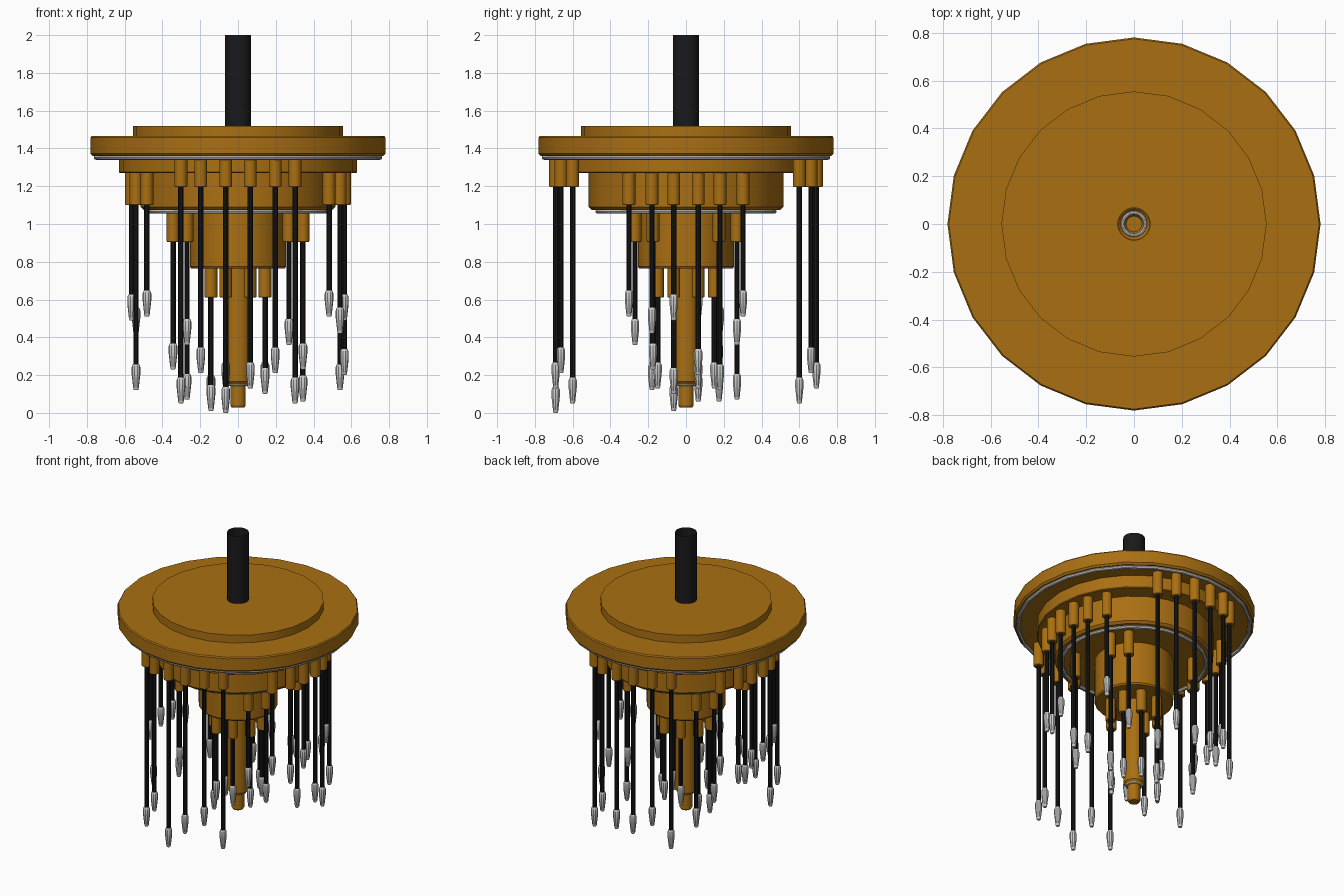
import bpy, math

if "Cube" in bpy.data.objects:
    bpy.data.objects.remove(bpy.data.objects["Cube"])


def material(name, color):
    m = bpy.data.materials.new(name)
    m.diffuse_color = (*color, 1)
    m.use_nodes = True
    m.node_tree.nodes["Principled BSDF"].inputs["Base Color"].default_value = m.diffuse_color
    return m


BRASS = material("brass", (0.40, 0.16, 0.006))
BLACK = material("black", (0.010, 0.010, 0.010))
STEEL = None  # plain grey


def make(name, verts, faces, mat):
    me = bpy.data.meshes.new(name)
    me.from_pydata(verts, [], faces)
    ob = bpy.data.objects.new(name, me)
    bpy.context.collection.objects.link(ob)
    if mat:
        me.materials.append(mat)
    bpy.ops.object.select_all(action='DESELECT')
    ob.select_set(True)
    bpy.context.view_layer.objects.active = ob
    bpy.ops.object.shade_smooth_by_angle(angle=math.radians(31))
    return ob


def lathe(name, profile, sides, mat, center=(0, 0), cap_top=False, cap_bottom=False):
    """Spin an (r, z) profile, listed from top to bottom, about a vertical axis."""
    cx, cy = center
    verts = [(cx + r * math.cos(2 * math.pi * i / sides),
              cy + r * math.sin(2 * math.pi * i / sides), z)
             for r, z in profile for i in range(sides)]
    faces = []
    for k in range(len(profile) - 1):
        a, b = k * sides, (k + 1) * sides
        for i in range(sides):
            j = (i + 1) % sides
            faces.append((a + i, b + i, b + j, a + j))
    if cap_top:
        faces.append(tuple(range(sides)))
    if cap_bottom:
        faces.append(tuple(reversed(range(len(verts) - sides, len(verts)))))
    return make(name, verts, faces, mat)


def ring(name, radius, minor, z, sides=24, seg=8):
    verts, faces = [], []
    for i in range(sides):
        a = 2 * math.pi * i / sides
        for k in range(seg):
            t = 2 * math.pi * k / seg
            r = radius + minor * math.cos(t)
            verts.append((r * math.cos(a), r * math.sin(a), z + minor * math.sin(t)))
            i2, k2 = (i + 1) % sides, (k + 1) % seg
            faces.append((i * seg + k, i2 * seg + k, i2 * seg + k2, i * seg + k2))
    return make(name, verts, faces, STEEL)


# Ceiling pipe, open at the ends
lathe("ceiling_pipe", [(0.07, 2.0), (0.07, 1.515)], 24, BLACK)

# Stepped body: top disc, wide plate and the tiers beneath it
lathe("top_disc", [(0.068, 1.52), (0.555, 1.52), (0.555, 1.465)], 24, BRASS)
lathe("wide_plate", [(0.55, 1.465), (0.775, 1.465), (0.781, 1.457), (0.781, 1.372),
                     (0.770, 1.36), (0.62, 1.36)], 24, BRASS)
lathe("upper_tier", [(0.63, 1.362), (0.63, 1.275), (0.625, 1.27), (0.50, 1.27)], 24, BRASS)
lathe("middle_tier", [(0.515, 1.272), (0.515, 1.09), (0.500, 1.075), (0.25, 1.075)], 24, BRASS)
lathe("lower_tier", [(0.255, 1.077), (0.255, 0.775), (0.248, 0.765), (0.065, 0.765)], 24, BRASS)
lathe("center_pole", [(0.068, 0.768), (0.068, 0.165), (0.055, 0.15)], 24, BRASS)
lathe("pole_tip", [(0.041, 0.155), (0.041, 0.04), (0.033, 0.028)], 24, BRASS, cap_bottom=True)

# Steel trim rings
ring("plate_trim", 0.752, 0.012, 1.352)
ring("tier_trim", 0.468, 0.012, 1.067)
ring("pole_trim", 0.047, 0.008, 0.15)


def pendant(x, y, top, socket_bottom, low):
    c = (x, y)
    lathe("pendant_socket", [(0.034, top), (0.034, socket_bottom + 0.006),
                             (0.030, socket_bottom)], 12, BRASS, c, True, True)
    lathe("pendant_rod", [(0.0145, socket_bottom + 0.01), (0.0145, low + 0.12)], 10, BLACK, c)
    lathe("pendant_tip", [(0.017, low + 0.137), (0.023, low + 0.122), (0.023, low + 0.085),
                          (0.014, low + 0.006), (0.011, low)], 10, STEEL, c, True, True)


# Pendant groups: (top, socket bottom), then x, y and the tip heights at
# front left, front right, back left, back right
GROUPS = [
    (1.362, 1.195, [(0.065, 0.69, (0.00, 0.13, 0.13, 0.13)),
                    (0.197, 0.662, (0.21,) * 4),
                    (0.302, 0.60, (0.05,) * 4)]),
    (1.272, 1.10, [(0.563, 0.065, (0.49, 0.49, 0.49, 0.20)),
                   (0.54, 0.18, (0.12, 0.42, 0.42, 0.12)),
                   (0.482, 0.302, (0.51,) * 4)]),
    (1.077, 0.905, [(0.344, 0.175, (0.23, 0.23, 0.23, 0.06)),
                    (0.27, 0.27, (0.36, 0.36, 0.07, 0.36))]),
    (0.768, 0.61, [(0.143, 0.065, (0.01, 0.10, 0.06, 0.13)),
                   (0.065, 0.15, (0.13,) * 4)]),
]
for top, bottom, spots in GROUPS:
    for x, y, lows in spots:
        for (sx, sy), low in zip(((-1, -1), (1, -1), (-1, 1), (1, 1)), lows):
            pendant(sx * x, sy * y, top, bottom, low)
